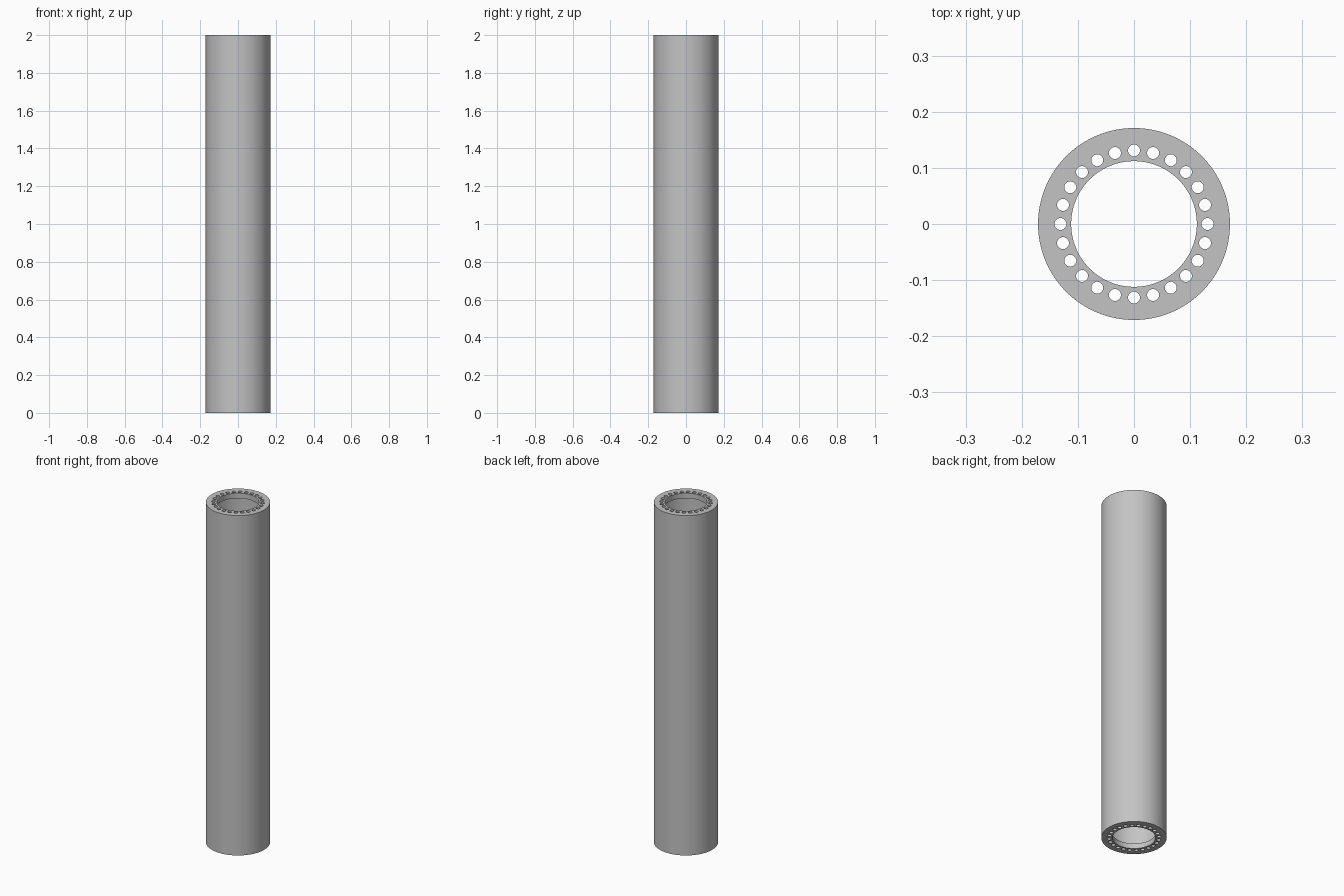
import bpy, bmesh, math
from mathutils import Matrix, Vector

LENGTH, OUTER, WALL, BORE, PLATE = 2.0, 0.171, 0.16, 0.112, 0.03
HOLES, HOLE_RING, HOLE_R = 24, 0.131, 0.0107
SEGMENTS = 96

if "Cube" in bpy.data.objects:
    bpy.data.objects.remove(bpy.data.objects["Cube"])

# Single grey metal finish
grey = bpy.data.materials.new("grey_metal")
grey.use_nodes = True
colour = (0.55, 0.55, 0.55, 1)
grey.diffuse_color = colour
grey.node_tree.nodes["Principled BSDF"].inputs["Base Color"].default_value = colour


def make_object(name, bm):
    bmesh.ops.recalc_face_normals(bm, faces=bm.faces)
    mesh = bpy.data.meshes.new(name)
    bm.to_mesh(mesh)
    bm.free()
    obj = bpy.data.objects.new(name, mesh)
    bpy.context.collection.objects.link(obj)
    mesh.materials.append(grey)
    return obj


# Hollow shell with an inward end plate at each end, turned from one profile
profile = [(OUTER, 0), (OUTER, LENGTH), (BORE, LENGTH), (BORE, LENGTH - PLATE),
           (WALL, LENGTH - PLATE), (WALL, PLATE), (BORE, PLATE), (BORE, 0)]
bm = bmesh.new()
verts = [bm.verts.new((r, 0, z)) for r, z in profile]
edges = [bm.edges.new((v, verts[(i + 1) % len(verts)])) for i, v in enumerate(verts)]
bmesh.ops.spin(bm, geom=verts + edges, cent=(0, 0, 0), axis=(0, 0, 1),
               angle=math.tau, steps=SEGMENTS, use_merge=True)
bmesh.ops.remove_doubles(bm, verts=bm.verts, dist=0.0001)
shell = make_object("perforated_end_tube", bm)

# Ring of drills that pass through both end plates
bm = bmesh.new()
for i in range(HOLES):
    a = math.tau * i / HOLES
    spot = Vector((HOLE_RING * math.cos(a), HOLE_RING * math.sin(a), LENGTH / 2))
    bmesh.ops.create_cone(bm, cap_ends=True, segments=20, radius1=HOLE_R, radius2=HOLE_R,
                          depth=LENGTH + 0.2, matrix=Matrix.Translation(spot))
drills = make_object("hole_cutters", bm)
drills.hide_render = True

cut = shell.modifiers.new("end_holes", "BOOLEAN")
cut.operation = "DIFFERENCE"
cut.solver = "EXACT"
cut.object = drills

# Apply the holes, then smooth the round walls and keep the rims crisp
bpy.ops.object.select_all(action="DESELECT")
shell.select_set(True)
bpy.context.view_layer.objects.active = shell
bpy.ops.object.modifier_apply(modifier=cut.name)
bpy.data.objects.remove(drills)
bpy.ops.object.shade_smooth_by_angle(angle=math.radians(30))
